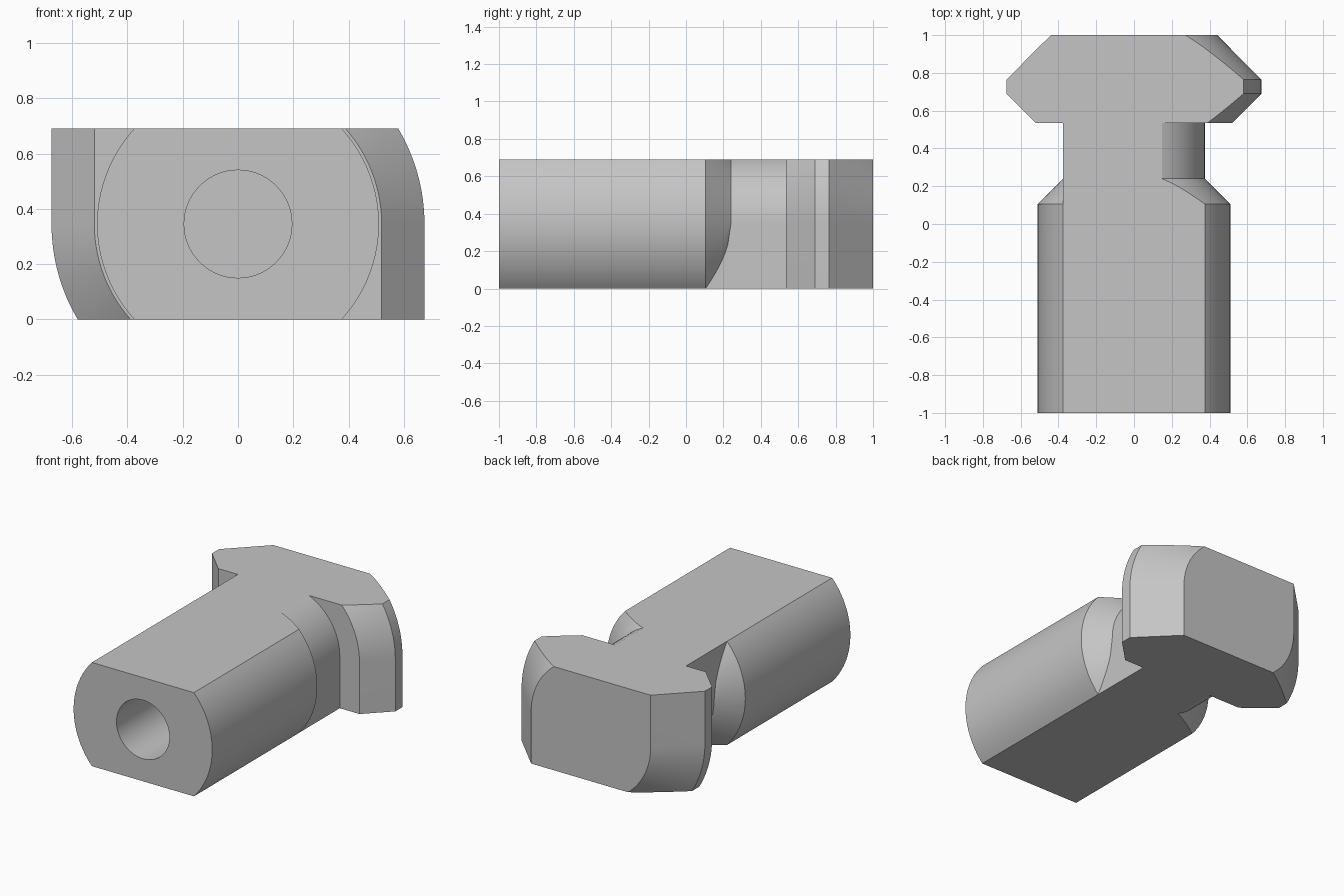
import bpy, bmesh
from math import sin, cos, asin, acos, sqrt, radians, pi

cube = bpy.data.objects.get("Cube")
if cube:
    bpy.data.objects.remove(cube, do_unlink=True)

H = 0.345       # half height of the flattened stock
NECK = 0.375    # neck radius
STEPS = 16      # segments per quarter arc

steel = bpy.data.materials.new("plain_grey")
steel.use_nodes = True
GREY = (0.56, 0.56, 0.56, 1)
steel.diffuse_color = GREY
steel.node_tree.nodes["Principled BSDF"].inputs["Base Color"].default_value = GREY


def quarter(r, w):
    """Arc of radius r cut off at height H, merged with a box of half width w."""
    a = min(asin(H / r), acos(min(1, w / r)))
    pts = [(r * cos(a * i / STEPS), r * sin(a * i / STEPS)) for i in range(STEPS + 1)]
    return pts + [(max(w, sqrt(max(0, r * r - H * H))), H)]


def section(r, w):
    """Two opposite quarters are round, the other two are squared to width w."""
    rnd, sq = quarter(r, 0), quarter(r, w)
    half = rnd + [(-x, z) for x, z in reversed(sq)]
    return half + [(-x, -z) for x, z in half]


def slope(y0, r0, y1, r1, w=None, n=8):
    """Conical stretch; the squared side follows the slope unless w is given."""
    out = []
    for i in range(n + 1):
        t = i / n
        r = r0 + (r1 - r0) * t
        out.append((y0 + (y1 - y0) * t, r, r if w is None else w))
    return out


# Stations along the axis: shank, taper, neck, hammer head
stations = [(-1.0, 0.51, NECK)]
stations += slope(0.105, 0.51, 0.24, NECK, w=NECK)
stations += [(0.535, NECK, NECK)]
stations += slope(0.535, 0.52, 0.69, 0.675)
stations += slope(0.765, 0.675, 1.0, 0.44)

bm = bmesh.new()
rings = [[bm.verts.new((x, y, z + H)) for x, z in section(r, w)] for y, r, w in stations]
for a, b in zip(rings, rings[1:]):
    for i in range(len(a)):
        j = (i + 1) % len(a)
        bm.faces.new((a[i], a[j], b[j], b[i]))
bm.faces.new(rings[0])
bm.faces.new(rings[-1])
bmesh.ops.remove_doubles(bm, verts=bm.verts, dist=0.0005)
bmesh.ops.dissolve_degenerate(bm, edges=bm.edges, dist=0.0001)
bmesh.ops.recalc_face_normals(bm, faces=bm.faces)
mesh = bpy.data.meshes.new("hammer_head_bolt")
bm.to_mesh(mesh)
bm.free()
mesh.materials.append(steel)
bolt = bpy.data.objects.new("hammer_head_bolt", mesh)
bpy.context.collection.objects.link(bolt)

# Blind bore in the front end
bpy.ops.mesh.primitive_cylinder_add(vertices=64, radius=0.195, depth=1.2,
                                    location=(0, -0.6, H), rotation=(pi / 2, 0, 0))
cutter = bpy.context.object
cutter.name = "bore_cutter"
cutter.hide_render = True
cutter.data.materials.append(steel)
bore = bolt.modifiers.new("bore", 'BOOLEAN')
bore.operation = 'DIFFERENCE'
bore.solver = 'EXACT'
bore.object = cutter

bpy.ops.object.select_all(action='DESELECT')
bolt.select_set(True)
bpy.context.view_layer.objects.active = bolt
bpy.ops.object.modifier_apply(modifier=bore.name)
bpy.data.objects.remove(cutter, do_unlink=True)
bpy.ops.object.shade_smooth_by_angle(angle=radians(15))
